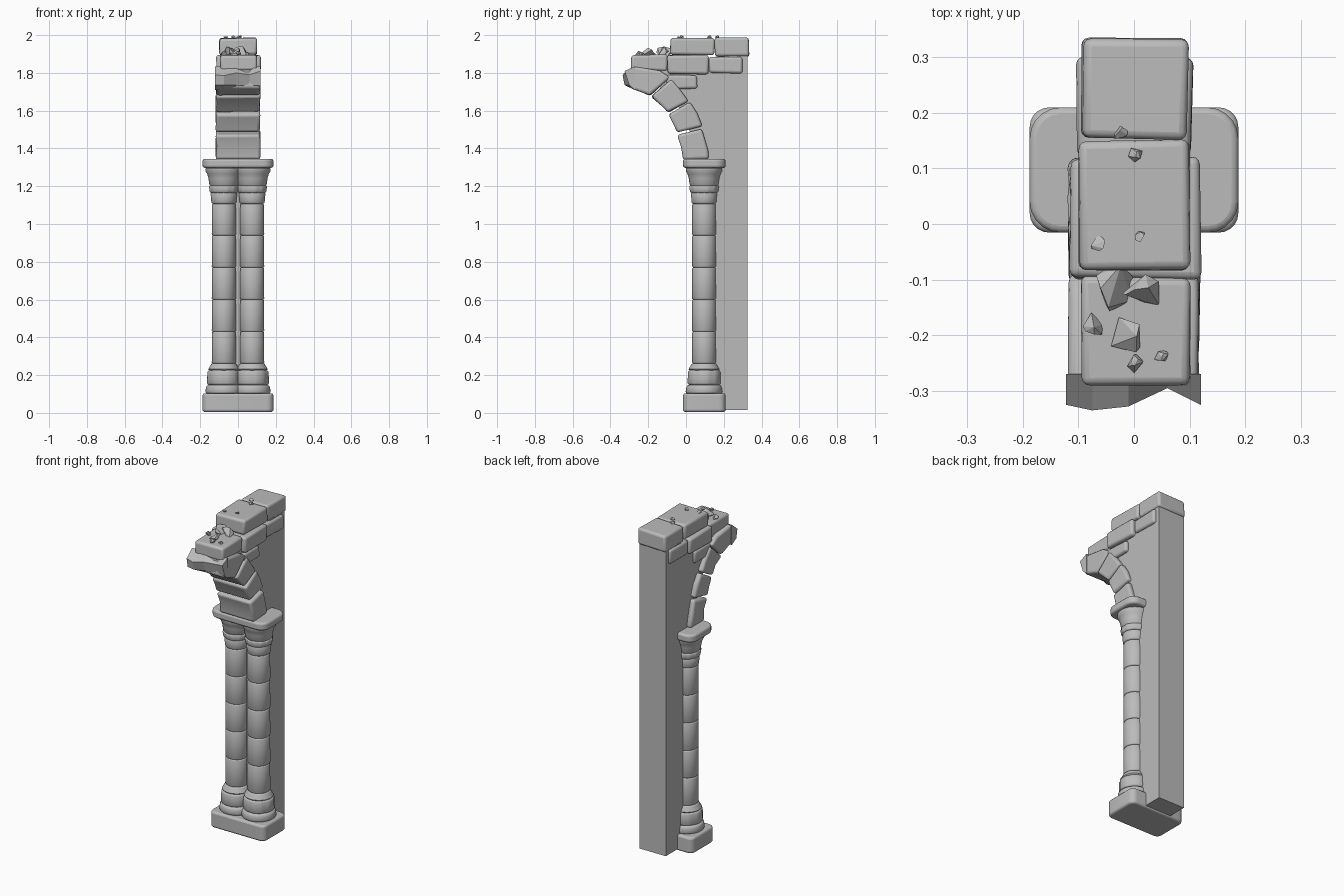
import bpy, bmesh, math, random
from mathutils import Vector

random.seed(4)
if "Cube" in bpy.data.objects:
    bpy.data.objects.remove(bpy.data.objects["Cube"], do_unlink=True)


def material(name, value):
    m = bpy.data.materials.new(name)
    m.use_nodes = True
    m.diffuse_color = (value, value, value, 1)
    m.node_tree.nodes["Principled BSDF"].inputs["Base Color"].default_value = (value, value, value, 1)
    return m


STONE = material("grey stone", 0.5)


def finish(name, bm, bevel=0.0, smooth=True):
    bmesh.ops.recalc_face_normals(bm, faces=bm.faces)
    mesh = bpy.data.meshes.new(name)
    bm.to_mesh(mesh)
    bm.free()
    ob = bpy.data.objects.new(name, mesh)
    bpy.context.collection.objects.link(ob)
    mesh.materials.append(STONE)
    if bevel:
        mod = ob.modifiers.new("Bevel", "BEVEL")
        mod.width, mod.segments, mod.limit_method = bevel, 3, "ANGLE"
    if smooth:
        bpy.ops.object.select_all(action="DESELECT")
        ob.select_set(True)
        bpy.context.view_layer.objects.active = ob
        bpy.ops.object.shade_smooth_by_angle(angle=math.radians(40))
    return ob


def prism(name, profile, x0, x1, bevel=0.0, jitter=0.0):
    """Side outline in (y, z) stretched from x0 to x1."""
    bm = bmesh.new()
    rings = [[bm.verts.new((x, y, z)) for y, z in profile] for x in (x0, x1)]
    n = len(profile)
    for i in range(n):
        j = (i + 1) % n
        bm.faces.new((rings[0][i], rings[0][j], rings[1][j], rings[1][i]))
    for r in rings:
        bm.faces.new(r)
    for v in bm.verts:
        v.co += Vector([random.uniform(-jitter, jitter) for _ in range(3)])
    return finish(name, bm, bevel, bevel > 0)


def block(name, y0, y1, z0, z1, x0, x1):
    prism(name, [(y0, z0), (y1, z0), (y1, z1), (y0, z1)], x0, x1, 0.014, 0.004)


def slab(name, z0, z1, radius):
    """Rounded rectangular slab under or over both columns."""
    bm = bmesh.new()
    bmesh.ops.create_cube(bm, size=1)
    for v in bm.verts:
        v.co = (v.co.x * 0.375, 0.097 + v.co.y * 0.225, z0 + (v.co.z + 0.5) * (z1 - z0))
    upright = [e for e in bm.edges if abs(e.verts[0].co.z - e.verts[1].co.z) > 0.01]
    bmesh.ops.bevel(bm, geom=upright, offset=radius, segments=5, profile=0.5, affect="EDGES")
    finish(name, bm, 0.012)


def turned(name, x, profile, seams=0, segments=36):
    """Lathe (radius, z) points; seams cuts shallow upright joints."""
    bm = bmesh.new()
    rings = []
    for r, z in profile:
        ring = []
        for i in range(segments):
            a = math.tau * i / segments
            k = 0.95 if seams and i % (segments // seams) == 0 else 1
            ring.append(bm.verts.new((x + r * k * math.sin(a), 0.096 - r * k * math.cos(a), z)))
        rings.append(ring)
    for low, high in zip(rings, rings[1:]):
        for i in range(segments):
            j = (i + 1) % segments
            bm.faces.new((low[i], low[j], high[j], high[i]))
    bm.faces.new(rings[0])
    bm.faces.new(rings[-1])
    finish(name, bm)


def drum(r0, r1, z0, z1, edge=0.008):
    """Rounded drum profile with softened rims."""
    return [(r0 - edge, z0), (r0 - edge * 0.3, z0 + edge * 0.4), (r0, z0 + edge),
            (r1, z1 - edge), (r1 - edge * 0.3, z1 - edge * 0.4), (r1 - edge, z1)]


def rock(name, x, y, z, size):
    bm = bmesh.new()
    for _ in range(10):
        d = Vector([random.gauss(0, 1) for _ in range(3)]).normalized()
        bm.verts.new(Vector((x, y, z)) + Vector((d.x, d.y, d.z * 0.8)) * size)
    out = bmesh.ops.convex_hull(bm, input=bm.verts)
    bmesh.ops.delete(bm, geom=[v for v in bm.verts if not v.link_faces], context="VERTS")
    finish(name, bm, smooth=False)


# Plain wall core, its front edge following the arch
prism("wall_core", [(0.325, 0.015), (0.325, 1.9), (-0.08, 1.86), (-0.22, 1.79), (-0.14, 1.73),
                    (-0.04, 1.62), (0.02, 1.49), (0.05, 1.33), (0.1, 1.31), (0.1, 0.015)], -0.09, 0.09)

# Base and top slabs
slab("plinth", 0.005, 0.103, 0.035)
slab("abacus", 1.297, 1.345, 0.055)

# Twin columns
joints = [0.262, 0.43, 0.6, 0.77, 0.94, 1.107]
for side, x in (("right", -0.075), ("left", 0.075)):
    turned(side + "_base_ring", x, drum(0.098, 0.094, 0.1, 0.148, 0.012))
    turned(side + "_base_blocks", x, drum(0.089, 0.087, 0.148, 0.226, 0.01), seams=6)
    turned(side + "_base_collar", x, drum(0.082, 0.069, 0.224, 0.262))
    for i, (z0, z1) in enumerate(zip(joints, joints[1:])):
        turned(f"{side}_shaft_drum_{i + 1}", x, drum(0.064, 0.063, z0, z1, 0.006))
    turned(side + "_capital_neck", x, drum(0.066, 0.07, 1.107, 1.168))
    turned(side + "_capital_ring", x, drum(0.076, 0.08, 1.165, 1.205), seams=12)
    turned(side + "_capital_bell", x, [(0.07, 1.2), (0.077, 1.21), (0.081, 1.24), (0.088, 1.265),
                                       (0.097, 1.28), (0.097, 1.294), (0.09, 1.3)])

# Arch stones, springing forward from the slab
arch = [
    [(-0.018, 1.343), (0.118, 1.343), (0.115, 1.39), (0.085, 1.505), (-0.045, 1.473), (-0.025, 1.41)],
    [(-0.046, 1.483), (0.085, 1.518), (0.06, 1.59), (0.022, 1.645), (-0.092, 1.582), (-0.066, 1.53)],
    [(-0.097, 1.59), (0.012, 1.65), (-0.03, 1.71), (-0.08, 1.77), (-0.185, 1.675), (-0.135, 1.63)],
    [(-0.19, 1.68), (-0.085, 1.775), (-0.14, 1.815), (-0.285, 1.835), (-0.295, 1.72), (-0.245, 1.7)],
]
for i, outline in enumerate(arch):
    prism(f"arch_stone_{i + 1}", outline, -0.117, 0.117, 0.014, 0.003)

# Jagged broken end of the arch
bm = bmesh.new()
columns = [(-0.122, -0.325, 1.79, -0.315), (-0.075, -0.335, 1.785, -0.325), (-0.01, -0.328, 1.8, -0.3),
           (0.06, -0.295, 1.79, -0.29), (0.12, -0.325, 1.81, -0.3)]
rings = [[bm.verts.new(p) for p in ((x, -0.27, 1.835), (x, lip, z), (x, low, 1.735), (x, -0.27, 1.71))]
         for x, lip, z, low in columns]
for a, b in zip(rings, rings[1:]):
    for i in range(4):
        j = (i + 1) % 4
        bm.faces.new((a[i], a[j], b[j], b[i]))
bm.faces.new(rings[0])
bm.faces.new(rings[-1])
finish("broken_arch_end", bm, smooth=False)

# Stone courses over the arch
block("top_stone_back", 0.152, 0.335, 1.885, 1.985, -0.092, 0.097)
block("top_stone_front", -0.085, 0.15, 1.897, 1.985, -0.1, 0.1)
block("middle_stone_front", -0.29, -0.095, 1.812, 1.895, -0.095, 0.1)
block("middle_stone_centre", -0.098, 0.118, 1.792, 1.892, -0.113, 0.118)
block("middle_stone_back", 0.122, 0.3, 1.797, 1.885, -0.104, 0.104)
block("lower_stone", -0.1, 0.058, 1.715, 1.788, -0.106, 0.11)

# Rubble and pebbles
rubble = [(-0.03, -0.115, 0.045), (0.015, -0.13, 0.04), (-0.015, -0.2, 0.036),
          (-0.07, -0.18, 0.022), (0.0, -0.25, 0.018), (0.05, -0.24, 0.014)]
for i, (x, y, s) in enumerate(rubble):
    rock(f"rubble_{i + 1}", x, y, 1.893 + s * 0.45, s)
pebbles = [(-0.025, 0.165), (0.003, 0.125), (0.015, -0.025), (-0.065, -0.035)]
for i, (x, y) in enumerate(pebbles):
    rock(f"pebble_{i + 1}", x, y, 1.988, 0.014)
